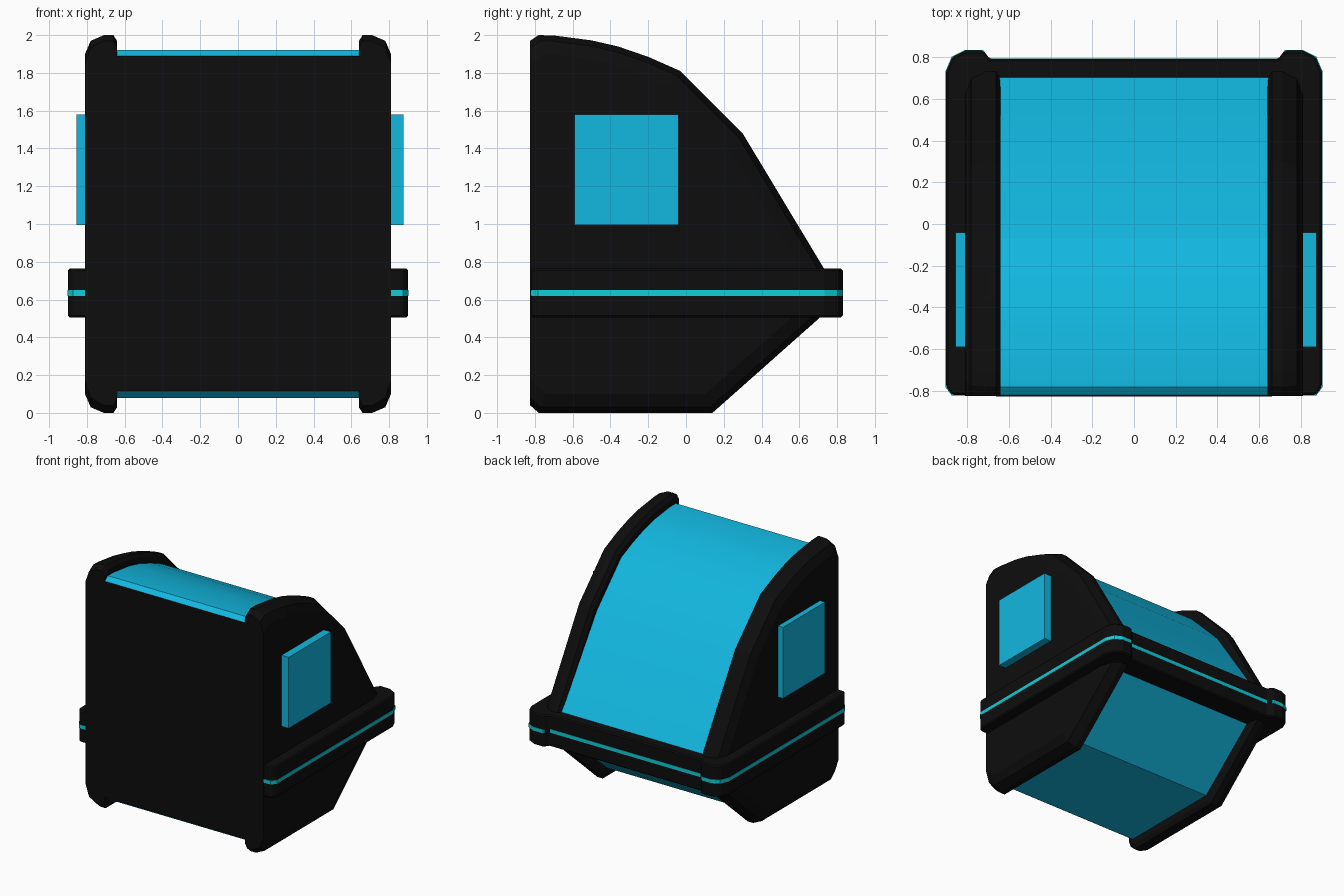
import bpy, bmesh, math
from mathutils import Vector

if "Cube" in bpy.data.objects:
    bpy.data.objects.remove(bpy.data.objects["Cube"])


def material(name, rgb):
    m = bpy.data.materials.new(name)
    m.diffuse_color = (*rgb, 1)
    m.use_nodes = True
    m.node_tree.nodes["Principled BSDF"].inputs["Base Color"].default_value = m.diffuse_color
    return m


BLACK = material("black", (0.004, 0.004, 0.004))
BLUE = material("blue", (0.006, 0.48, 0.75))
CYAN = material("cyan", (0.005, 0.62, 0.70))


def loft(name, rings, mat):
    """Skin a stack of equal-length rings and cap both ends."""
    bm = bmesh.new()
    rows = [[bm.verts.new(p) for p in r] for r in rings]
    n = len(rows[0])
    for a, b in zip(rows, rows[1:]):
        for i in range(n):
            j = (i + 1) % n
            bm.faces.new((a[i], a[j], b[j], b[i]))
    bm.faces.new(rows[0])
    bm.faces.new(rows[-1])
    bmesh.ops.recalc_face_normals(bm, faces=bm.faces)
    me = bpy.data.meshes.new(name)
    bm.to_mesh(me)
    bm.free()
    me.materials.append(mat)
    ob = bpy.data.objects.new(name, me)
    bpy.context.collection.objects.link(ob)
    return ob


def box(name, lo, hi, mat):
    (x0, y0, z0), (x1, y1, z1) = lo, hi
    ring = [(x0, y0), (x1, y0), (x1, y1), (x0, y1)]
    return loft(name, [[(x, y, z) for x, y in ring] for z in (z0, z1)], mat)


def bevel(ob, width):
    m = ob.modifiers.new("bevel", 'BEVEL')
    m.width, m.segments, m.limit_method = width, 1, 'ANGLE'


def smooth(ob, angle):
    bpy.ops.object.select_all(action='DESELECT')
    ob.select_set(True)
    bpy.context.view_layer.objects.active = ob
    bpy.ops.object.shade_smooth_by_angle(angle=math.radians(angle))


def inset(poly, d):
    """Inset a counter-clockwise outline, leaving the vertical front edge in place."""
    lines = []
    for i, p in enumerate(poly):
        p, q = Vector(p), Vector(poly[(i + 1) % len(poly)])
        t = (q - p).normalized()
        front = abs(t.x) < 1e-6 and p.x < 0
        nrm = Vector((-t.y, t.x))
        lines.append((nrm, nrm.dot(p) + (0 if front else d)))
    out = []
    for i in range(len(poly)):
        (a, c), (b, e) = lines[i - 1], lines[i]
        det = a.x * b.y - a.y * b.x
        out.append(((c * b.y - a.y * e) / det, (a.x * e - c * b.x) / det))
    return out


# Side cheeks: chamfered slabs standing proud of the blue shell
cheek = [(-0.825, 0.04), (-0.78, 0), (0.14, 0), (0.715, 0.51), (0.73, 0.765),
         (0.30, 1.48), (-0.03, 1.81), (-0.2, 1.885), (-0.36, 1.94),
         (-0.5, 1.972), (-0.7, 1.998), (-0.78, 2.0), (-0.825, 1.97)]
section = [(0.64, 0.03), (0.66, 0), (0.71, 0), (0.78, 0.03), (0.81, 0.10)]
for s, side in ((1, "right"), (-1, "left")):
    loft(side + "_cheek", [[(s * x, y, z) for y, z in inset(cheek, d)]
                           for x, d in section], BLACK)

# Blue shell between the cheeks
shell = [(-0.82, 0.115), (-0.78, 0.08), (0.11, 0.08), (0.62, 0.52), (0.705, 0.76),
         (0.245, 1.43), (-0.07, 1.745), (-0.22, 1.81), (-0.37, 1.862),
         (-0.5, 1.893), (-0.7, 1.918), (-0.78, 1.92), (-0.82, 1.89)]
core = loft("blue_shell", [[(x, y, z) for y, z in shell] for x in (-0.65, 0.65)], BLUE)
smooth(core, 16)

# Flat black front plate
box("front_plate", (-0.66, -0.827, 0.115), (0.66, -0.78, 1.89), BLACK)

# Waist band with raised rear corners, and the glowing strip round it
half = [(0.87, -0.82), (0.9, -0.78), (0.9, 0.73), (0.87, 0.80),
        (0.81, 0.83), (0.72, 0.83), (0.69, 0.79)]
outline = half + [(-x, y) for x, y in reversed(half)]
band = loft("waist_band", [[(x, y, z) for x, y in outline] for z in (0.505, 0.765)], BLACK)
bevel(band, 0.01)
loft("light_strip", [[(x * 1.003, y * 1.003, z) for x, y in outline]
                     for z in (0.62, 0.65)], CYAN)

# Side panels
box("right_panel", (0.78, -0.59, 0.995), (0.875, -0.04, 1.58), BLUE)
box("left_panel", (-0.855, -0.59, 0.995), (-0.78, -0.04, 1.58), BLUE)
